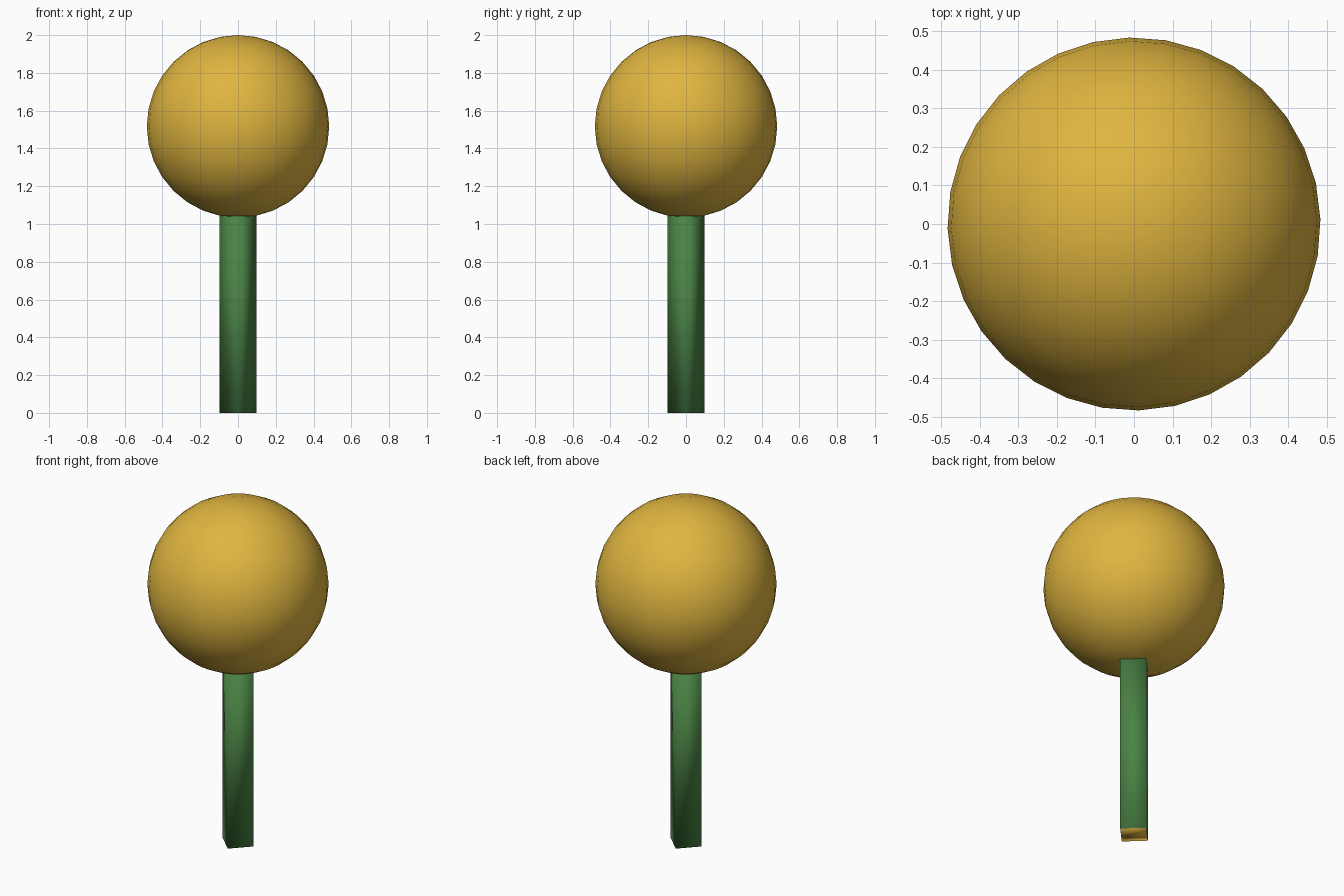
import bpy, math

if "Cube" in bpy.data.objects:
    bpy.data.objects.remove(bpy.data.objects["Cube"])

def material(name, color):
    m = bpy.data.materials.new(name)
    m.diffuse_color = (*color, 1)
    m.use_nodes = True
    m.node_tree.nodes["Principled BSDF"].inputs["Base Color"].default_value = m.diffuse_color
    return m

gold = material("gold", (0.74, 0.46, 0.05))
green = material("green", (0.07, 0.23, 0.06))
TURN = math.radians(1.4)
R = 0.483

# Round crown
bpy.ops.mesh.primitive_uv_sphere_add(segments=32, ring_count=16, radius=R,
                                     location=(0, 0, 2 - R), rotation=(0, 0, TURN))
crown = bpy.context.object
crown.name = "crown"
crown.data.materials.append(gold)
bpy.ops.object.shade_smooth()

# Four-sided trunk, corners facing the axes, reaching into the crown
height = 1.1
bpy.ops.mesh.primitive_cylinder_add(vertices=4, radius=0.098, depth=height,
                                    location=(0, 0, height / 2), rotation=(0, 0, TURN))
trunk = bpy.context.object
trunk.name = "trunk"
trunk.data.materials.append(green)
trunk.data.materials.append(gold)
bpy.ops.object.shade_smooth()

# Gold end caps
for face in trunk.data.polygons:
    face.material_index = 1 if abs(face.normal.z) > 0.5 else 0
